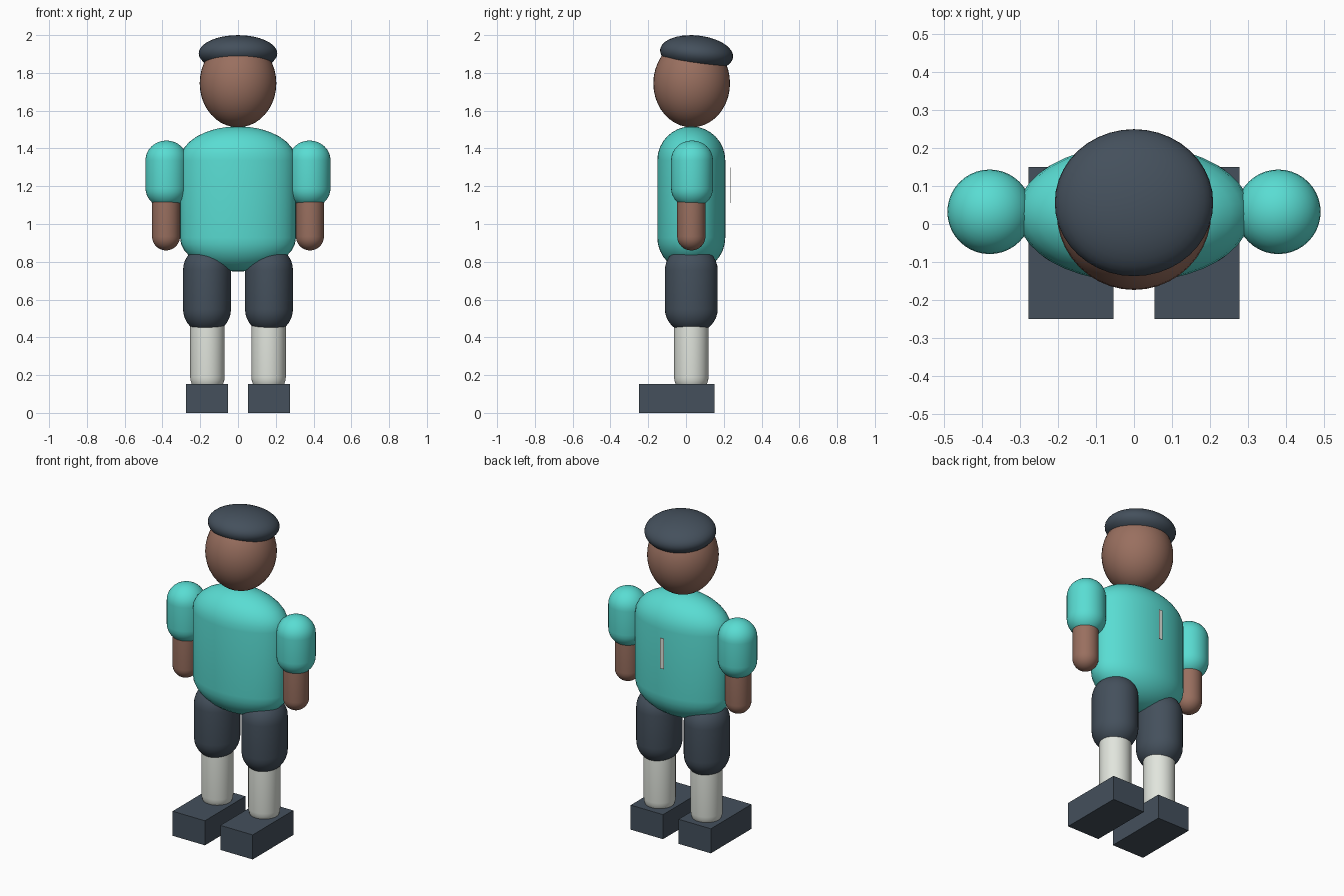
import bpy, bmesh, math
from mathutils import Matrix, Vector

if "Cube" in bpy.data.objects:
    bpy.data.objects.remove(bpy.data.objects["Cube"])

YC = 0.028  # body axis in y


def material(name, rgb):
    m = bpy.data.materials.new(name)
    m.diffuse_color = (*rgb, 1)
    m.use_nodes = True
    m.node_tree.nodes["Principled BSDF"].inputs["Base Color"].default_value = m.diffuse_color
    return m


TEAL = material("teal", (0.10, 0.72, 0.65))
SKIN = material("skin_tone", (0.32, 0.16, 0.115))
DARK = material("dark_blue_grey", (0.058, 0.08, 0.107))
PALE = material("off_white", (0.75, 0.78, 0.72))


def finish(bm, name, mat, smooth):
    bmesh.ops.recalc_face_normals(bm, faces=bm.faces)
    for f in bm.faces:
        f.smooth = smooth
    me = bpy.data.meshes.new(name)
    bm.to_mesh(me)
    bm.free()
    me.materials.append(mat)
    ob = bpy.data.objects.new(name, me)
    bpy.context.collection.objects.link(ob)
    return ob


def capsule(name, mat, x, rx, ry, z0, z1, dome, y=YC, n=8, seg=40):
    """Elliptical capsule from z0 to z1 with rounded ends of height dome."""
    bm = bmesh.new()
    prof = []
    for base, start in ((z0 + dome, -90), (z1 - dome, 0)):
        for i in range(n + 1):
            a = math.radians(start + 90 * i / n)
            prof.append((abs(math.cos(a)), 0, base + dome * math.sin(a)))
    vs = [bm.verts.new(p) for p in prof]
    es = [bm.edges.new(pair) for pair in zip(vs, vs[1:])]
    bmesh.ops.spin(bm, geom=vs + es, cent=(0, 0, 0), axis=(0, 0, 1),
                   angle=math.tau, steps=seg, use_duplicate=False)
    bmesh.ops.remove_doubles(bm, verts=bm.verts, dist=1e-4)
    bmesh.ops.scale(bm, vec=(rx, ry, 1), verts=bm.verts)
    bmesh.ops.translate(bm, vec=(x, y, 0), verts=bm.verts)
    return finish(bm, name, mat, True)


def ellipsoid(name, mat, center, radii, tilt=0):
    bm = bmesh.new()
    bmesh.ops.create_uvsphere(bm, u_segments=40, v_segments=20, radius=1)
    bm.transform(Matrix.Translation(Vector(center))
                 @ Matrix.Rotation(math.radians(tilt), 4, 'X')
                 @ Matrix.Diagonal((*radii, 1)))
    return finish(bm, name, mat, True)


def box(name, mat, center, size):
    bm = bmesh.new()
    bmesh.ops.create_cube(bm, size=1)
    bm.transform(Matrix.Translation(Vector(center)) @ Matrix.Diagonal((*size, 1)))
    return finish(bm, name, mat, False)


# Head, cap and torso
ellipsoid("head", SKIN, (0, 0.03, 1.745), (0.203, 0.203, 0.233))
ellipsoid("cap", DARK, (0, 0.056, 1.903), (0.208, 0.194, 0.095), tilt=-6)
capsule("torso", TEAL, 0, 0.307, 0.18, 0.748, 1.517, 0.18)

# Thin stripe just behind the back
box("back_stripe", PALE, (0, 0.235, 1.205), (0.025, 0.003, 0.19))

# Arms and legs on both sides
for side, s in (("left", 1), ("right", -1)):
    capsule(side + "_sleeve", TEAL, s * 0.379, 0.111, 0.111, 1.085, 1.442, 0.105, y=0.032)
    capsule(side + "_forearm", SKIN, s * 0.381, 0.074, 0.075, 0.86, 1.25, 0.074)
    capsule(side + "_shorts_leg", DARK, s * 0.164, 0.127, 0.14, 0.42, 0.885, 0.13)
    capsule(side + "_sock", PALE, s * 0.162, 0.091, 0.091, 0.10, 0.58, 0.09)
    box(side + "_shoe", DARK, (s * 0.165, -0.05, 0.0765), (0.223, 0.4, 0.153))
